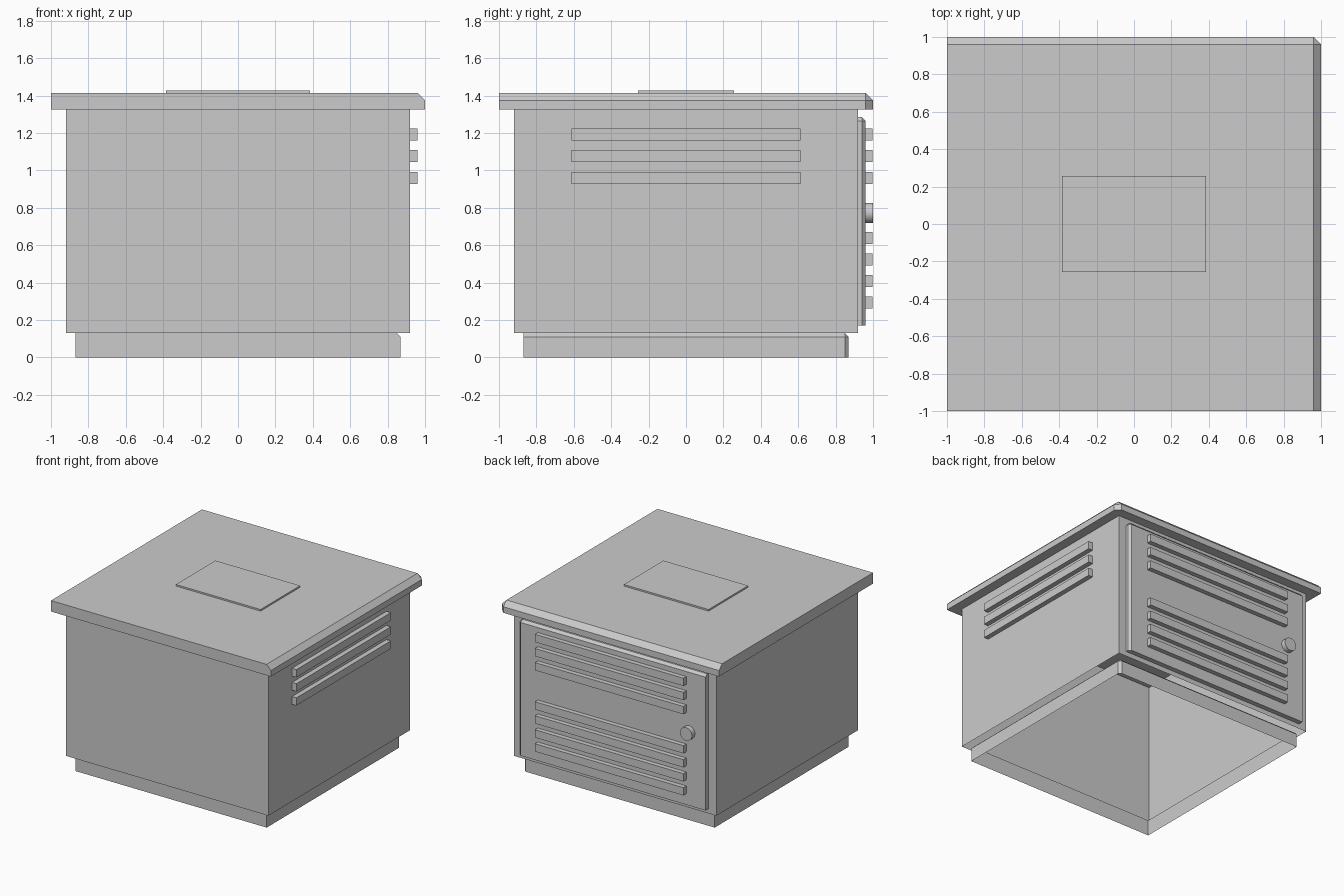
import bpy, bmesh, math
from mathutils import Vector, Matrix

if "Cube" in bpy.data.objects:
    bpy.data.objects.remove(bpy.data.objects["Cube"])

grey = bpy.data.materials.new("light_grey")
grey.diffuse_color = (0.6, 0.6, 0.6, 1)
grey.use_nodes = True
grey.node_tree.nodes["Principled BSDF"].inputs["Base Color"].default_value = grey.diffuse_color


def finish(name, bm):
    mesh = bpy.data.meshes.new(name)
    bm.to_mesh(mesh)
    bm.free()
    mesh.materials.append(grey)
    obj = bpy.data.objects.new(name, mesh)
    bpy.context.collection.objects.link(obj)
    return obj


def box(name, lo, hi, chamfer=0, open_top=False, open_bottom=False):
    """Box between two corners; the +x +y +z corner's three edges may be chamfered."""
    lo, hi = Vector(lo), Vector(hi)
    bm = bmesh.new()
    bmesh.ops.create_cube(bm, size=1)
    for v in bm.verts:
        v.co = Vector([lo[i] if v.co[i] < 0 else hi[i] for i in range(3)])
    if chamfer:
        corner = max(bm.verts, key=lambda v: sum(v.co))
        bmesh.ops.bevel(bm, geom=list(corner.link_edges), offset=chamfer,
                        offset_type='OFFSET', segments=1, affect='EDGES')
    bm.normal_update()
    drop = [f for f in bm.faces if (open_top and f.normal.z > 0.99)
            or (open_bottom and f.normal.z < -0.99)]
    if drop:
        bmesh.ops.delete(bm, geom=drop, context='FACES')
    return finish(name, bm)


# Hollow plinth and cabinet shell, seen open from below
box("plinth", (-0.87, -0.87, 0), (0.87, 0.87, 0.13), 0.02, True, True)
box("cabinet_body", (-0.92, -0.92, 0.13), (0.92, 0.92, 1.325), 0, True, True)

# Overhanging lid with a thin raised panel
box("lid", (-1, -1, 1.325), (1, 1, 1.415), 0.04)
box("lid_panel", (-0.385, -0.257, 1.415), (0.385, 0.257, 1.428))

# Door on the back
box("door", (-0.85, 0.92, 0.17), (0.85, 0.96, 1.285), 0.02)

# Door louvres: three above, four below
for i, z in enumerate((1.192, 1.076, 0.96, 0.638, 0.523, 0.408, 0.293)):
    box(f"door_louvre_{i + 1}", (-0.675, 0.955, z - 0.032), (0.675, 0.998, z + 0.032))

# Louvres on the right side
for i, z in enumerate((1.192, 1.076, 0.96)):
    box(f"side_louvre_{i + 1}", (0.92, -0.613, z - 0.032), (0.96, 0.613, z + 0.032))

# Round door knob
bm = bmesh.new()
bmesh.ops.create_cone(bm, cap_ends=True, segments=24, radius1=0.054, radius2=0.054,
                      depth=0.045,
                      matrix=Matrix.Translation((-0.70, 0.9775, 0.773))
                      @ Matrix.Rotation(math.pi / 2, 4, 'X'))
knob = finish("door_knob", bm)
bpy.context.view_layer.objects.active = knob
knob.select_set(True)
bpy.ops.object.shade_smooth_by_angle(angle=math.radians(35))
